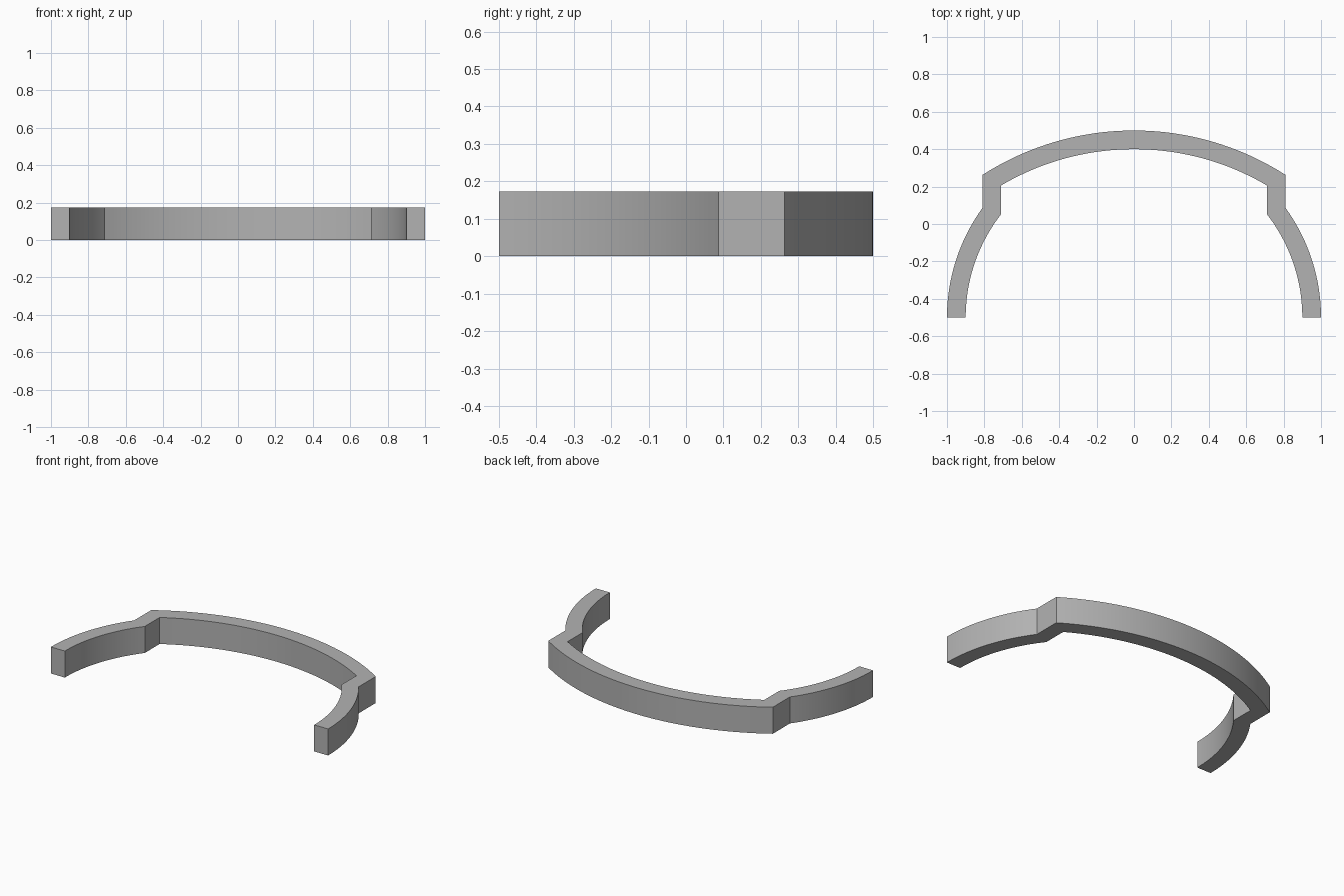
import bpy, bmesh
from math import asin, acos, sin, cos

HEIGHT = 0.173
STEP_OUT, STEP_IN = 0.81, 0.71   # x of the straight step walls

cube = bpy.data.objects.get("Cube")
if cube:
    bpy.data.objects.remove(cube)

grey = bpy.data.materials.new("plain grey")
grey.use_nodes = True
colour = (0.45, 0.45, 0.45, 1)
grey.diffuse_color = colour
grey.node_tree.nodes["Principled BSDF"].inputs["Base Color"].default_value = colour


def arc(centre_y, radius, start, end, steps):
    """Points on a circle centred on x = 0, angles measured from +y."""
    angles = [start + (end - start) * i / steps for i in range(steps + 1)]
    return [(radius * sin(a), centre_y + radius * cos(a)) for a in angles]


def half_outline(side_radius, back_radius, step_x):
    """From the left tip, along the side arc, the step and half the back arc."""
    side = arc(-0.5, side_radius, acos(0), asin(step_x / side_radius), 20)
    back = arc(-1.0, back_radius, asin(step_x / back_radius), 0, 20)
    return side + back


def full_outline(*args):
    half = half_outline(*args)
    return half + [(-x, y) for x, y in reversed(half[:-1])]


# Band: matching outer and inner outlines joined as a strip of quads
outer = full_outline(1.0, 1.5, STEP_OUT)
inner = full_outline(0.9, 1.4, STEP_IN)
bm = bmesh.new()
sections = []
for (ox, oy), (ix, iy) in zip(outer, inner):
    corners = [(ox, oy, 0), (ox, oy, HEIGHT), (ix, iy, HEIGHT), (ix, iy, 0)]
    sections.append([bm.verts.new(c) for c in corners])
for a, b in zip(sections, sections[1:]):
    for k in range(4):
        n = (k + 1) % 4
        bm.faces.new((a[k], b[k], b[n], a[n]))
bm.faces.new(sections[0])
bm.faces.new(sections[-1][::-1])
bmesh.ops.recalc_face_normals(bm, faces=bm.faces)

mesh = bpy.data.meshes.new("stepped_arch_band")
bm.to_mesh(mesh)
bm.free()
mesh.materials.append(grey)
band = bpy.data.objects.new("stepped_arch_band", mesh)
bpy.context.collection.objects.link(band)

# Smooth curved walls, sharp corners
bpy.context.view_layer.objects.active = band
band.select_set(True)
bpy.ops.object.shade_smooth_by_angle(angle=0.35)
